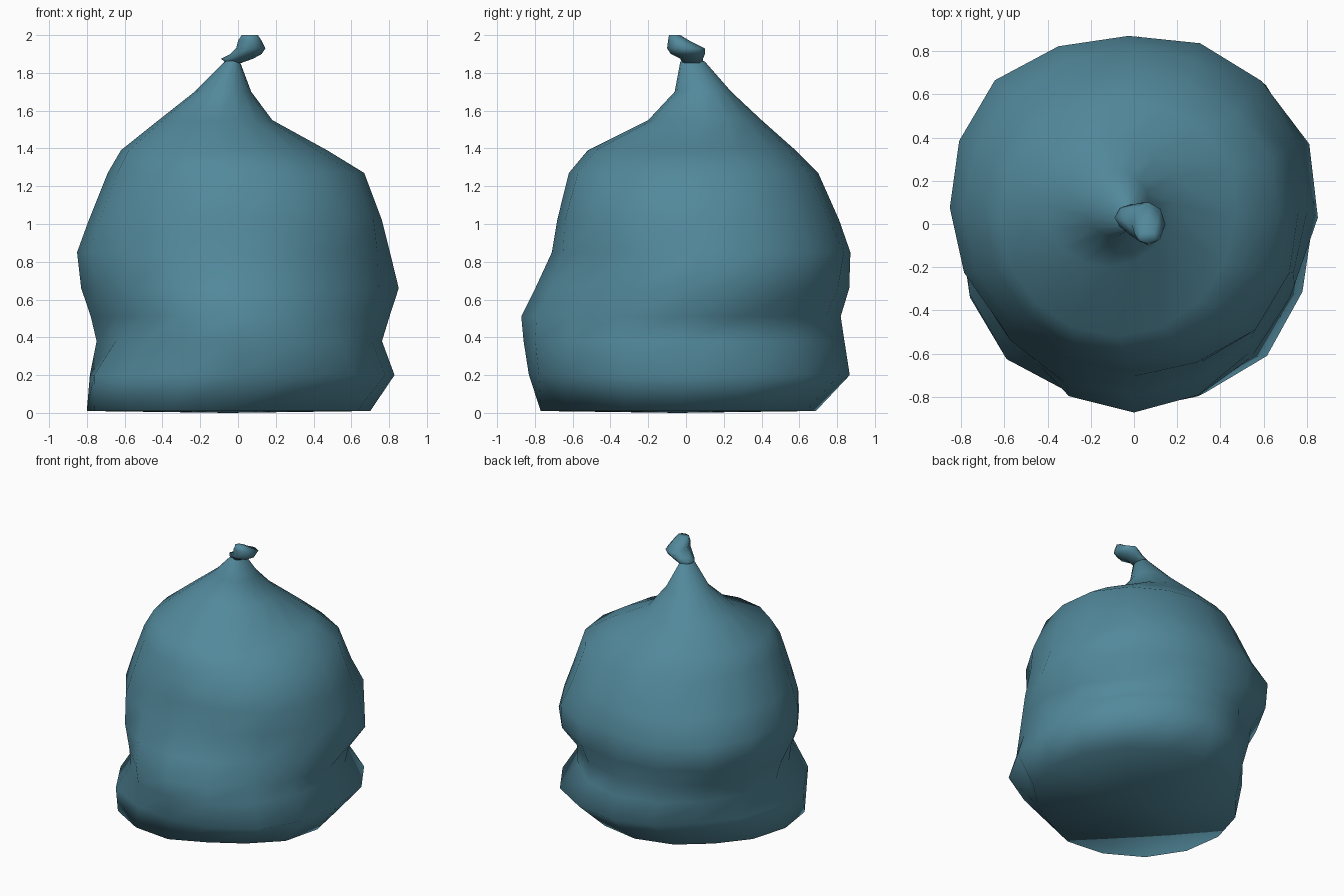
import bpy
import bmesh
from math import cos, sin, exp, radians, remainder, tau

cube = bpy.data.objects.get("Cube")
if cube:
    bpy.data.objects.remove(cube, do_unlink=True)

# One plastic colour for the whole bag
plastic = bpy.data.materials.new("teal plastic")
plastic.use_nodes = True
colour = (0.085, 0.25, 0.33, 1)
plastic.diffuse_color = colour
shader = plastic.node_tree.nodes["Principled BSDF"]
shader.inputs["Base Color"].default_value = colour
shader.inputs["Roughness"].default_value = 0.6


def dent_offset(angle, z, dents):
    """Sum of soft pushes and pulls on the skin at one direction and height."""
    total = 0
    for degrees, height, amount in dents:
        turn = remainder(angle - radians(degrees), tau) / radians(26)
        rise = (z - height) / 0.13
        total += amount * exp(-turn * turn - rise * rise)
    return total


def loft(name, rings, sides, bottom, dents=(), top=None):
    """Skin oval rings given as height, x range and y range, with capped ends."""
    bm = bmesh.new()
    loops = []
    for z, left, right, front, back in rings:
        loop = []
        for i in range(sides):
            a = tau * i / sides
            push = dent_offset(a, z, dents)
            x = (left + right) / 2 + ((right - left) / 2 + push) * cos(a)
            y = (front + back) / 2 + ((back - front) / 2 + push) * sin(a)
            loop.append(bm.verts.new((x, y, z)))
        loops.append(loop)
    for low, high in zip(loops, loops[1:]):
        for i in range(sides):
            j = (i + 1) % sides
            bm.faces.new((low[i], low[j], high[j], high[i]))
    # Fan caps around a centre point
    for loop, z in ((loops[0], bottom), (loops[-1], top)):
        if z is None:
            bm.faces.new(loop)
            continue
        x = sum(v.co.x for v in loop) / sides
        y = sum(v.co.y for v in loop) / sides
        tip = bm.verts.new((x, y, z))
        for i in range(sides):
            bm.faces.new((loop[i], loop[(i + 1) % sides], tip))
    bmesh.ops.recalc_face_normals(bm, faces=bm.faces)
    mesh = bpy.data.meshes.new(name)
    bm.to_mesh(mesh)
    bm.free()
    mesh.materials.append(plastic)
    obj = bpy.data.objects.new(name, mesh)
    bpy.context.collection.objects.link(obj)
    bpy.ops.object.select_all(action="DESELECT")
    obj.select_set(True)
    bpy.context.view_layer.objects.active = obj
    bpy.ops.object.shade_smooth_by_angle(angle=radians(100))
    return obj


# Sagging sack: wide base, pinched waist, round belly, gathered neck
sack_rings = [
    (0.01, -0.80, 0.70, -0.79, 0.69),
    (0.2, -0.78, 0.82, -0.83, 0.87),
    (0.38, -0.765, 0.765, -0.86, 0.84),
    (0.51, -0.80, 0.80, -0.875, 0.82),
    (0.66, -0.835, 0.82, -0.80, 0.86),
    (0.85, -0.85, 0.80, -0.71, 0.86),
    (1.02, -0.79, 0.76, -0.68, 0.81),
    (1.27, -0.69, 0.66, -0.62, 0.70),
    (1.39, -0.62, 0.46, -0.52, 0.58),
    (1.55, -0.42, 0.18, -0.2, 0.40),
    (1.7, -0.23, 0.07, -0.06, 0.24),
    (1.86, -0.07, 0.01, -0.03, 0.10),
]

# Direction in degrees, height, push outwards
sack_dents = [
    # back right: tucked in below, full above
    (135, 0.12, -0.10),
    (135, 0.75, 0.09),
    # front right: low corner lobe under a pinch
    (218, 0.15, 0.08),
    (212, 0.45, -0.10),
    (212, 0.62, -0.03),
    # front left: cut-in base, lobe and hollow
    (-58, 0, -0.10),
    (-45, 0.22, 0.05),
    (-45, 0.58, -0.06),
    (-45, 1.08, 0.05),
    # back left: lobe, pinch, belly and shoulder
    (35, 0.2, 0.04),
    (40, 0.45, -0.06),
    (20, 0.66, 0.06),
    (55, 0.83, 0.05),
    (30, 1.36, 0.05),
]
loft("bag_body", sack_rings, 16, 0, sack_dents, top=1.88)

# Tied end, leaning to one side
knot_rings = [
    (1.85, -0.06, 0.01, -0.02, 0.09),
    (1.875, -0.09, 0.08, -0.03, 0.09),
    (1.9, -0.04, 0.125, -0.08, 0.10),
    (1.93, -0.01, 0.145, -0.10, 0.10),
    (1.97, 0.0, 0.125, -0.095, 0.02),
    (2.0, 0.02, 0.105, -0.09, -0.03),
]
loft("bag_knot", knot_rings, 8, 1.85)
